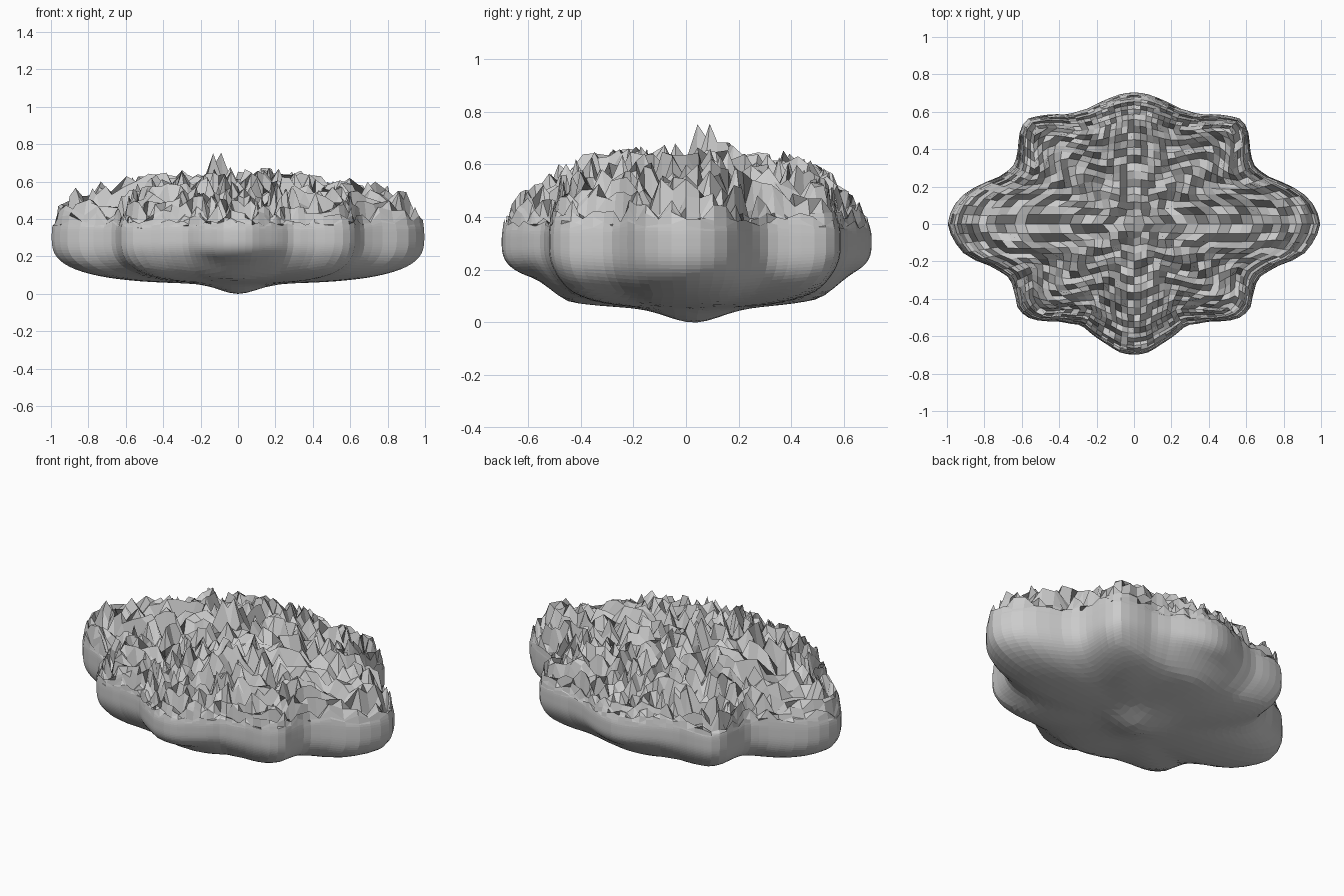
import bpy, bmesh, math, random
from mathutils import Vector

if "Cube" in bpy.data.objects:
    bpy.data.objects.remove(bpy.data.objects["Cube"])

random.seed(7)
N = 28       # grid divisions per cube side
MID = 0.30   # height of the widest part

# Lobed outline seen from above, right half from front tip to back tip
half = [(0, -.70), (.07, -.69), (.15, -.64), (.28, -.54), (.40, -.52), (.55, -.51),
        (.62, -.46), (.635, -.38), (.66, -.29), (.75, -.23), (.90, -.17), (.97, -.08),
        (1.0, .0), (.97, .09), (.90, .17), (.80, .22), (.70, .26), (.635, .32),
        (.62, .40), (.61, .50), (.58, .56), (.50, .58), (.35, .585), (.25, .615),
        (.15, .665), (.07, .695), (0, .705)]
table = [(math.atan2(y, x), math.hypot(x, y)) for x, y in half]


def raw_radius(x, y):
    a = math.atan2(y, abs(x))
    for (a0, r0), (a1, r1) in zip(table, table[1:]):
        if a <= a1:
            return r0 + (r1 - r0) * max(0, a - a0) / (a1 - a0)
    return table[-1][1]


def radius(x, y):
    a, w = math.atan2(y, x), 0.02
    return sum(raw_radius(math.cos(a + k * w), math.sin(a + k * w)) for k in (-1, 0, 1)) / 3


def step(a, b, v):
    t = min(1, max(0, (v - a) / (b - a)))
    return t * t * (3 - 2 * t)


def shape(d):
    """Map a unit direction onto the lobed rock, roughening the top."""
    s, v = math.hypot(d.x, d.y), abs(d.z)
    k = (s ** 3 + v ** 3) ** (-1 / 3)
    s, v = s * k, v * k
    a = math.atan2(d.y, d.x)
    r = radius(d.x, d.y) * s
    x, y = r * math.cos(a), r * math.sin(a)
    lobe = step(.46, .62, abs(y - .03))           # front and back lobes are shallower
    if d.z < 0:
        depth = .25 - .07 * lobe + .055 * math.exp(-(math.hypot(x, y - .03) / .14) ** 2)
        return Vector((x, y, MID - v * depth))
    h = .25 + .04 * (1 - s * s) - .05 * lobe
    z = MID + v * h
    rough = step(MID + .03, MID + .17, z)
    z += rough * random.uniform(-.095, .085)
    z += .11 * math.exp(-((x + .12) ** 2 + (y - .06) ** 2) / .006)
    return Vector((x, y, z))


# Rock body: subdivided cube projected to a sphere, then reshaped
bm = bmesh.new()
for axis in range(3):
    for sign in (-1, 1):
        grid = []
        for i in range(N + 1):
            row = []
            for j in range(N + 1):
                p = [0, 0, 0]
                p[axis] = sign
                p[(axis + 1) % 3] = math.tan((i / N - .5) * math.pi / 2)
                p[(axis + 2) % 3] = math.tan((j / N - .5) * math.pi / 2)
                row.append(bm.verts.new(Vector(p).normalized()))
            grid.append(row)
        for i in range(N):
            for j in range(N):
                f = [grid[i][j], grid[i + 1][j], grid[i + 1][j + 1], grid[i][j + 1]]
                bm.faces.new(f if sign > 0 else f[::-1])
bmesh.ops.remove_doubles(bm, verts=bm.verts, dist=1e-4)
for vert in bm.verts:
    vert.co = shape(vert.co)
low = min(vert.co.z for vert in bm.verts)
bmesh.ops.translate(bm, verts=bm.verts, vec=(0, 0, -low))
bmesh.ops.recalc_face_normals(bm, faces=bm.faces)

mesh = bpy.data.meshes.new("lobed_rock")
bm.to_mesh(mesh)
bm.free()
rock = bpy.data.objects.new("lobed_rock", mesh)
bpy.context.collection.objects.link(rock)
